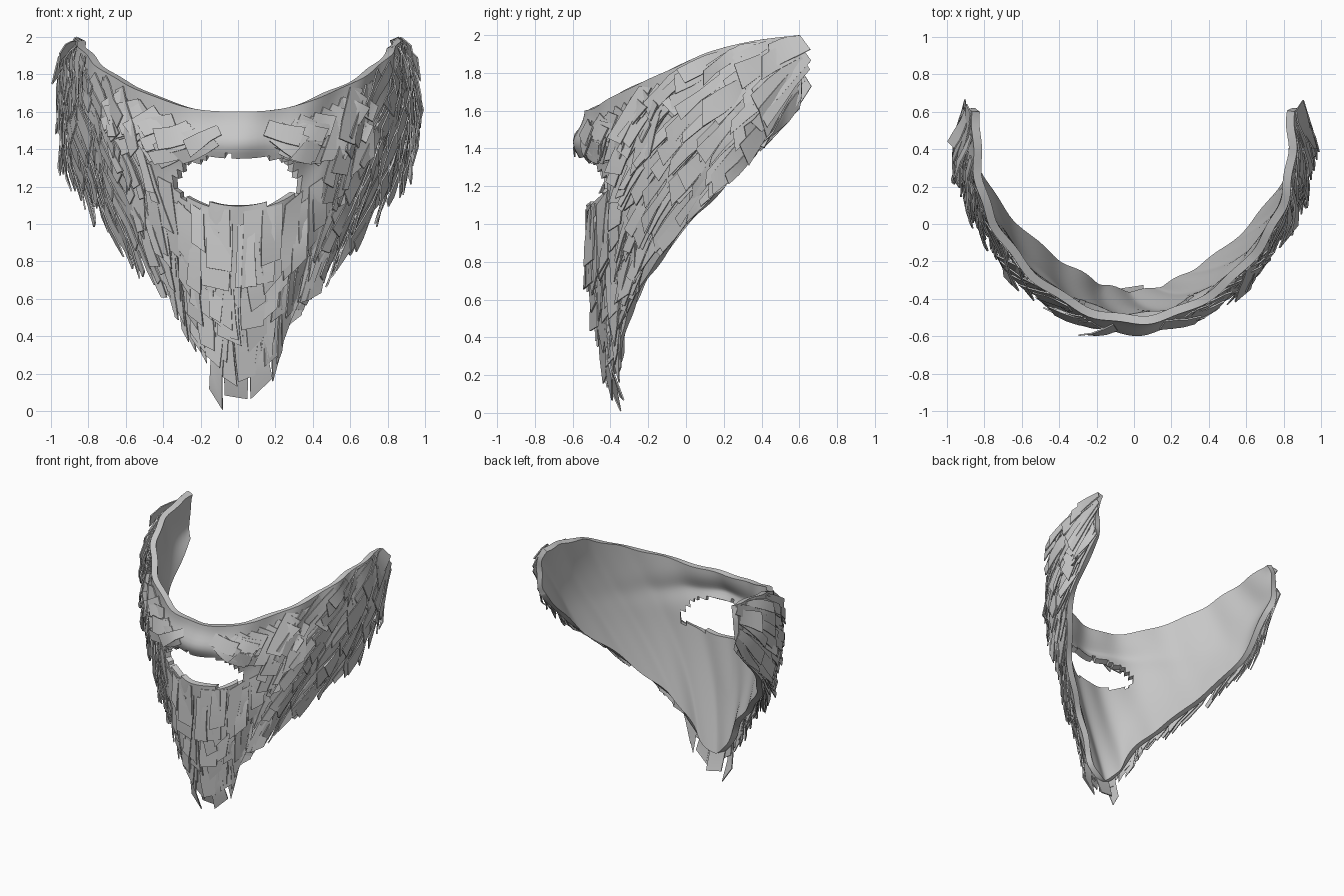
import bpy, bmesh, math, random
from mathutils import Vector

if "Cube" in bpy.data.objects:
    bpy.data.objects.remove(bpy.data.objects["Cube"])

random.seed(11)

grey = bpy.data.materials.new("hair_grey")
grey.diffuse_color = (0.57, 0.57, 0.57, 1)
grey.use_nodes = True
grey.node_tree.nodes["Principled BSDF"].inputs["Base Color"].default_value = grey.diffuse_color

# Edge curves of one half, from the chin centre line to the ear
TOP = [(0, -.53, 1.60), (.26, -.48, 1.62), (.52, -.32, 1.71), (.71, -.10, 1.81),
       (.82, .12, 1.91), (.86, .36, 1.97), (.86, .60, 2.0)]
LOW = [(0, -.40, .20), (.15, -.37, .31), (.29, -.30, .56), (.48, -.18, .77),
       (.70, .03, 1.03), (.86, .29, 1.29), (.87, .60, 1.61)]
TOP = [Vector(p) for p in TOP]
LOW = [Vector(p) for p in LOW]


def spline(pts, t):
    n = len(pts) - 1
    s = min(max(t, 0), 1.08) * n
    i = min(int(s), n - 1)
    f = s - i
    b, c = pts[i], pts[i + 1]
    # the curve is mirrored across the centre, so reflect the point before the first
    a = pts[i - 1] if i else Vector((-pts[1].x, pts[1].y, pts[1].z))
    d = pts[i + 2] if i + 2 <= n else c * 2 - b
    return (b * 2 + (c - a) * f + (a * 2 - b * 5 + c * 4 - d) * f * f
            + (b * 3 - a - c * 3 + d) * f ** 3) * 0.5


def surf(u, v):
    """Outer skin: u runs ear to ear (-1..1), v from upper to lower rim."""
    p = spline(TOP, abs(u)).lerp(spline(LOW, abs(u)), v)
    if u < 0:
        p.x = -p.x
    out = Vector((p.x, p.y - .25, 0)).normalized()
    bulge = .045 * math.sin(math.pi * min(max(v, 0), 1))
    bulge += .06 * math.exp(-((p.z - 1.43) / .09) ** 2 - (p.x / .4) ** 2)
    bulge += .008 * math.sin(31 * u + 9 * v)
    p += out * bulge
    p.y += 5 * max(v - 1, 0) ** 2 * math.exp(-(u / .15) ** 2)   # curled chin tip
    return p


def frame(u, v):
    e = .01
    du = (surf(u + e, v) - surf(u - e, v)) / (2 * e)
    dv = (surf(u, v + e) - surf(u, v - e)) / (2 * e)
    n = dv.cross(du).normalized()
    p = surf(u, v)
    if n.dot(Vector((p.x, p.y - .3, 0))) < 0:
        n = -n
    return du.length, dv.length, n


def in_mouth(p, grow=0.0):
    half_h = (.14 if p.z > 1.22 else .12) + grow
    return abs(p.x / (.335 + grow)) ** 2.5 + abs((p.z - 1.22) / half_h) ** 2.5 < 1 and p.y < 0


def orient(bm):
    for f in bm.faces:
        f.normal_update()
        c = f.calc_center_median()
        if f.normal.dot(Vector((c.x, c.y - .3, 0))) < 0:
            f.normal_flip()


def finish(bm, name, thick, angle):
    orient(bm)
    me = bpy.data.meshes.new(name)
    bm.to_mesh(me)
    bm.free()
    ob = bpy.data.objects.new(name, me)
    bpy.context.collection.objects.link(ob)
    me.materials.append(grey)
    bpy.context.view_layer.objects.active = ob
    ob.select_set(True)
    mod = ob.modifiers.new("thickness", 'SOLIDIFY')
    mod.thickness, mod.offset = thick, -1
    bpy.ops.object.modifier_apply(modifier=mod.name)
    bpy.ops.object.shade_smooth_by_angle(angle=math.radians(angle))
    ob.select_set(False)


# Beard shell with a ragged mouth opening
NU, NV = 90, 50
bm = bmesh.new()
rows = [[bm.verts.new(surf(-1 + 2 * i / NU, j / NV)) for i in range(NU + 1)]
        for j in range(NV + 1)]
for a, b in zip(rows, rows[1:]):
    for i in range(NU):
        bm.faces.new((a[i], a[i + 1], b[i + 1], b[i]))
hole = [f for f in bm.faces
        if in_mouth(f.calc_center_median(), random.uniform(-.006, .006))]
bmesh.ops.delete(bm, geom=hole, context='FACES')
finish(bm, "beard_shell", .045, 40)


# Overlapping flat hair locks that follow the skin and lift at the tip
def lock(bm, u, v, length, width, theta, lift):
    s = 1 if u >= 0 else -1
    lu, lv, _ = frame(u, v)
    run, drop = -s * math.cos(theta), math.sin(theta)
    # slide a lock up when its tip would hang too far below the rim
    reach = 1.01 + .12 * math.exp(-(u / .33) ** 4)
    v -= max(0, v + drop * length / lv - reach)
    skew = random.uniform(-.3, .3) * width
    grid = []
    for k in range(4):
        pair = []
        for side in (-.5, .5):
            a = k / 3 * length + side * skew
            w = side * width
            uu = min(max(u + (run * a + drop * w) / lu, -1.03), 1.03)
            vv = min(max(v + (drop * a - run * w) / lv, .015), reach + .03)
            p = surf(uu, vv)
            if in_mouth(p, .012) or (abs(p.x) < .3 and p.z > 1.56):
                return
            pair.append(p + frame(uu, vv)[2] * (.007 + lift * k / 3))
        grid.append(pair)
    if max((p - q).length for p, q in grid) > .3:
        return
    verts = [[bm.verts.new(p) for p in pair] for pair in grid]
    for a, b in zip(verts, verts[1:]):
        bm.faces.new((a[0], a[1], b[1], b[0]))


def lock_group(name, nu, nv, u_range, v_range, length, width, theta, lift):
    bm = bmesh.new()
    for s in (-1, 1):
        for i in range(nu):
            for j in range(nv):
                u = u_range[0] + (u_range[1] - u_range[0]) * (i + random.random()) / nu
                v = v_range[0] + (v_range[1] - v_range[0]) * (j + random.random()) / nv
                lock(bm, s * u, v, random.uniform(*length), random.uniform(*width),
                     theta(u) + random.uniform(-.14, .14), random.uniform(*lift))
    finish(bm, name, .008, 30)


def side_angle(u):
    return math.radians(90 - 72 * min(1, max(0, (u - .25) / .4)))


lock_group("cheek_locks", 13, 9, (.36, 1.02), (.02, .96), (.18, .36), (.06, .12),
           side_angle, (.025, .09))
lock_group("chin_locks", 6, 9, (.03, .42), (.36, .9), (.2, .4), (.08, .14),
           lambda u: math.radians(90), (.02, .055))
lock_group("moustache_locks", 8, 5, (.06, .42), (.06, .2), (.16, .28), (.06, .11),
           lambda u: math.radians(145), (.015, .07))

# Broad locks under the lip, tall lock at the moustache end, long chin tip lock
bm = bmesh.new()
for u, v, length, width, lift in ((-.09, .385, .42, .17, .05), (.08, .385, .40, .17, .055),
                                  (.47, .06, .42, .17, .07), (-.01, .75, .5, .16, .0)):
    lock(bm, u, v, length, width, math.pi / 2, lift)
finish(bm, "broad_locks", .008, 30)
